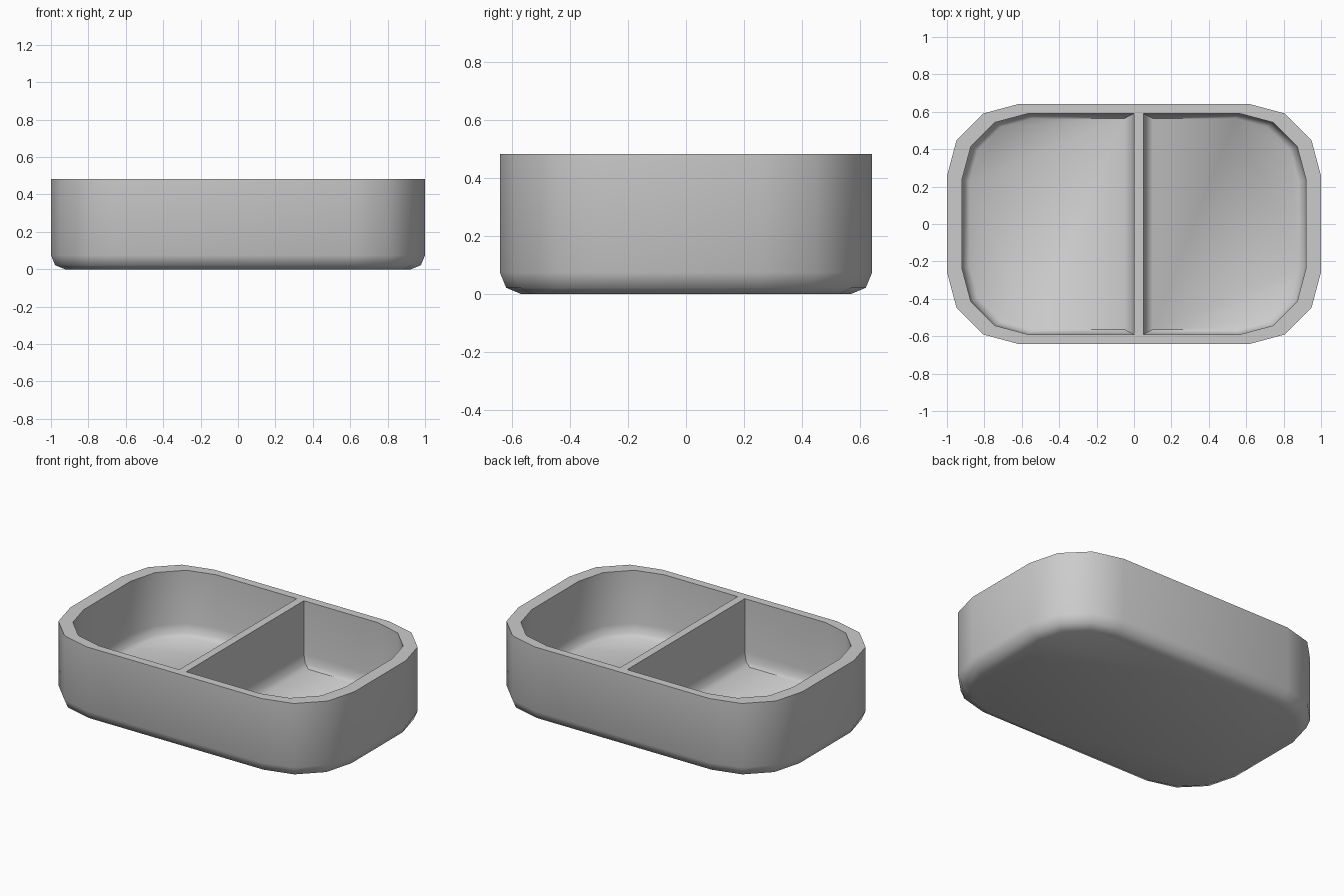
import bpy, bmesh
from math import cos, sin, radians

if "Cube" in bpy.data.objects:
    bpy.data.objects.remove(bpy.data.objects["Cube"])

CX, CY, R = 0.615, 0.257, 0.385   # corner centres and corner radius
TOP = 0.483
DIV_X = 0.025                     # divider sits slightly off centre


def outline(scale=1.0, inset=0.0):
    """Rounded rectangle, three segments per corner, counter-clockwise."""
    pts = []
    for k, (sx, sy) in enumerate([(1, 1), (-1, 1), (-1, -1), (1, -1)]):
        for i in range(4):
            a = radians(90 * k + 30 * i)
            pts.append(((sx * CX + (R - inset) * cos(a)) * scale,
                        (sy * CY + (R - inset) * sin(a)) * scale))
    return pts


def compartment(side, scale, half):
    """One D-shaped half of the inner outline, closed by the divider wall."""
    o = outline(scale)
    y = o[3][1]
    x = DIV_X + side * half
    if side > 0:
        return o[12:] + o[:4] + [(x, y), (x, -y)]
    return o[4:12] + [(x, -y), (x, y)]


bm = bmesh.new()


def ring(pts, z):
    return [bm.verts.new((x, y, z)) for x, y in pts]


def bridge(a, b):
    n = len(a)
    for i in range(n):
        j = (i + 1) % n
        bm.faces.new((a[i], a[j], b[j], b[i]))


# Outer wall with rounded bottom edge
outer = [ring(outline(inset=d), z)
         for d, z in [(0.075, 0.0), (0.022, 0.022), (0.0, 0.075), (0.0, TOP)]]
for a, b in zip(outer, outer[1:]):
    bridge(a, b)
bm.faces.new(outer[0][::-1])

# Two compartments: straight walls, rounded lower edge and floor
levels = [(0.92, 0.025, TOP), (0.92, 0.025, 0.145),
          (0.908, 0.04, 0.092), (0.88, 0.075, 0.07)]
rims = {}
for side in (1, -1):
    rings = [ring(compartment(side, s, h), z) for s, h, z in levels]
    for a, b in zip(rings, rings[1:]):
        bridge(a, b)
    bm.faces.new(rings[-1])
    rims[side] = rings[0]

# Flat rim and divider top
right, left = rims[1], rims[-1]
o = outer[-1]
inner = right[4:8] + left[:8] + right[:4]
for i in range(16):
    j = (i + 1) % 16
    if i == 3:
        bm.faces.new((o[3], o[4], inner[4], left[9], right[8], inner[3]))
    elif i == 11:
        bm.faces.new((o[11], o[12], inner[12], right[9], left[8], inner[11]))
    else:
        bm.faces.new((o[i], o[j], inner[j], inner[i]))
bm.faces.new((left[9], left[8], right[9], right[8]))

bmesh.ops.recalc_face_normals(bm, faces=bm.faces)
mesh = bpy.data.meshes.new("divided_tray")
bm.to_mesh(mesh)
bm.free()
tray = bpy.data.objects.new("divided_tray", mesh)
bpy.context.collection.objects.link(tray)

# Smooth walls, crisp rim
bpy.context.view_layer.objects.active = tray
tray.select_set(True)
bpy.ops.object.shade_smooth_by_angle(angle=radians(50))
